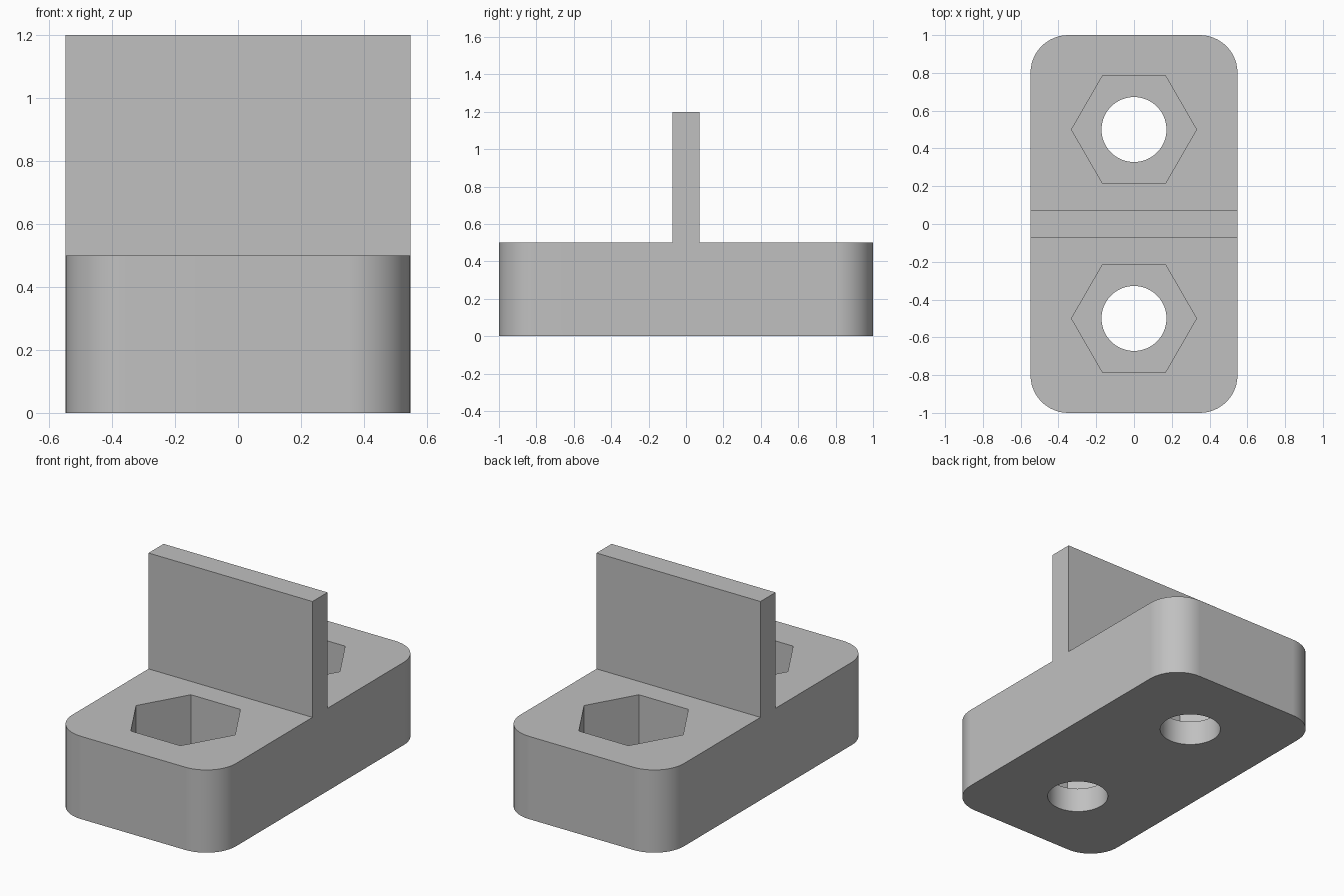
import bpy
import bmesh
import math

HALF_X, HALF_Y, BLOCK_TOP, RIB_TOP = 0.548, 1.0, 0.5, 1.2
RIB_HALF = 0.072
CORNER = 0.2
HOLE_Y, HOLE_R, HEX_R, POCKET_FLOOR = 0.5, 0.172, 0.331, 0.15

default = bpy.data.objects.get("Cube")
if default:
    bpy.data.objects.remove(default, do_unlink=True)

grey = bpy.data.materials.new("plain grey")
grey.use_nodes = True
colour = (0.53, 0.53, 0.53, 1)
grey.diffuse_color = colour
grey.node_tree.nodes["Principled BSDF"].inputs["Base Color"].default_value = colour


def prism(name, outline, z0, z1):
    """Extrude a closed outline from z0 to z1."""
    bm = bmesh.new()
    face = bm.faces.new([bm.verts.new((x, y, z0)) for x, y in outline])
    top = bmesh.ops.extrude_face_region(bm, geom=[face])["geom"]
    verts = [v for v in top if isinstance(v, bmesh.types.BMVert)]
    bmesh.ops.translate(bm, vec=(0, 0, z1 - z0), verts=verts)
    bmesh.ops.recalc_face_normals(bm, faces=bm.faces)
    mesh = bpy.data.meshes.new(name)
    bm.to_mesh(mesh)
    bm.free()
    mesh.materials.append(grey)
    obj = bpy.data.objects.new(name, mesh)
    bpy.context.collection.objects.link(obj)
    return obj


def polygon(sides, radius, cy):
    return [(radius * math.cos(math.tau * i / sides),
             cy + radius * math.sin(math.tau * i / sides)) for i in range(sides)]


def rounded_rectangle(hx, hy, r, steps=12):
    points = []
    for quarter, (sx, sy) in enumerate([(1, 1), (-1, 1), (-1, -1), (1, -1)]):
        for i in range(steps + 1):
            a = (quarter + i / steps) * math.pi / 2
            points.append((sx * (hx - r) + r * math.cos(a),
                           sy * (hy - r) + r * math.sin(a)))
    return points


# Rounded base block
bracket = prism("mounting_bracket", rounded_rectangle(HALF_X, HALF_Y, CORNER), 0, BLOCK_TOP)

# Upright rib across the middle, joined to the block
rib_outline = [(-HALF_X, -RIB_HALF), (HALF_X, -RIB_HALF),
               (HALF_X, RIB_HALF), (-HALF_X, RIB_HALF)]
tools = [(prism("upright_rib", rib_outline, BLOCK_TOP / 2, RIB_TOP), "UNION")]

# Bolt holes with hexagonal nut pockets above them
for side in (-1, 1):
    hole = prism("bolt_hole_cutter", polygon(64, HOLE_R, side * HOLE_Y), -1, 1)
    pocket = prism("nut_pocket_cutter", polygon(6, HEX_R, side * HOLE_Y), POCKET_FLOOR, 1)
    tools += [(hole, "DIFFERENCE"), (pocket, "DIFFERENCE")]

for tool, operation in tools:
    tool.hide_render = True
    mod = bracket.modifiers.new(tool.name, "BOOLEAN")
    mod.operation = operation
    mod.solver = "EXACT"
    mod.object = tool

# Bake the joins and cuts, then drop the helpers
depsgraph = bpy.context.evaluated_depsgraph_get()
result = bpy.data.meshes.new_from_object(bracket.evaluated_get(depsgraph))
bracket.modifiers.clear()
bracket.data = result
for tool, _ in tools:
    bpy.data.objects.remove(tool, do_unlink=True)

# Smooth fillets and bores, crisp edges elsewhere
bpy.ops.object.select_all(action="DESELECT")
bracket.select_set(True)
bpy.context.view_layer.objects.active = bracket
bpy.ops.object.shade_smooth_by_angle(angle=math.radians(30))
normals = bracket.modifiers.new("flat_face_normals", "WEIGHTED_NORMAL")
normals.keep_sharp = True
